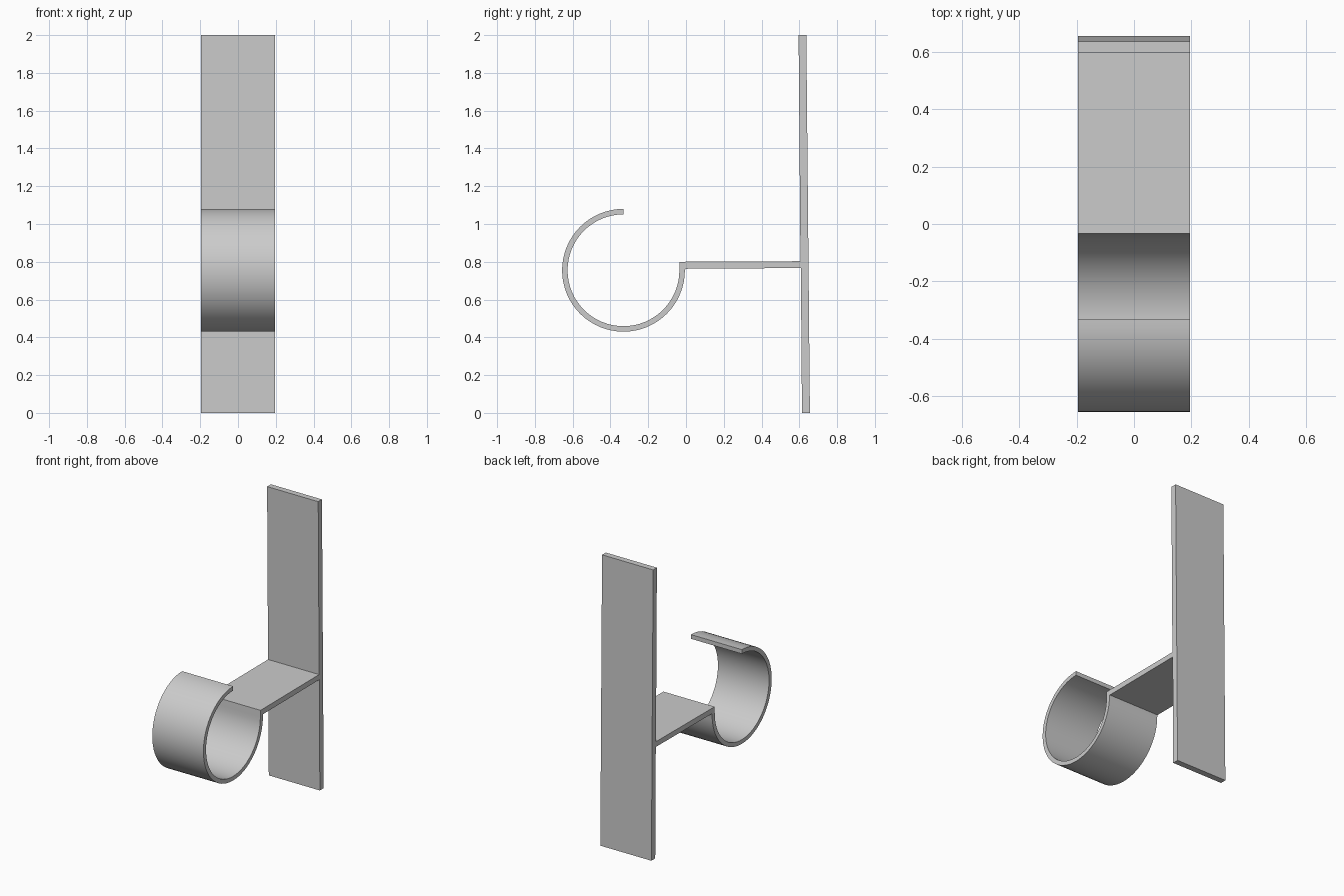
import bpy, bmesh, math

if "Cube" in bpy.data.objects:
    bpy.data.objects.remove(bpy.data.objects["Cube"])

HALF_WIDTH = 0.195
CY, CZ = -0.331, 0.755          # ring centre
R_OUT, R_IN = 0.325, 0.296
STEPS = 48


def arc(radius, start, end):
    """Points (y, z) along the ring, angles in degrees."""
    pts = []
    for i in range(STEPS + 1):
        a = math.radians(start + (end - start) * i / STEPS)
        pts.append((CY + radius * math.cos(a), CZ + radius * math.sin(a)))
    return pts


# One continuous side outline: leaning back plate, shelf arm, open ring
profile = [(0.614, 0), (0.656, 0), (0.637, 2), (0.596, 2)]   # back plate
profile += [(0.606, 0.803), (-0.033, 0.80)]                  # arm top
profile += arc(R_IN, 0, -270)                                # ring inside
profile += arc(R_OUT, -270, 0)                               # ring outside
profile += [(-0.003, 0.763), (0.608, 0.767)]                 # arm underside

# Extrude the outline across the width
bm = bmesh.new()
face = bm.faces.new([bm.verts.new((-HALF_WIDTH, y, z)) for y, z in profile])
extruded = bmesh.ops.extrude_face_region(bm, geom=[face], use_keep_orig=True)
moved = [g for g in extruded["geom"] if isinstance(g, bmesh.types.BMVert)]
bmesh.ops.translate(bm, verts=moved, vec=(2 * HALF_WIDTH, 0, 0))
bmesh.ops.recalc_face_normals(bm, faces=bm.faces[:])

mesh = bpy.data.meshes.new("ring_bracket")
bm.to_mesh(mesh)
bm.free()
bracket = bpy.data.objects.new("ring_bracket", mesh)
bpy.context.collection.objects.link(bracket)

# Smooth ring, crisp edges elsewhere
bpy.context.view_layer.objects.active = bracket
bracket.select_set(True)
bpy.ops.object.shade_smooth_by_angle(angle=math.radians(30))
